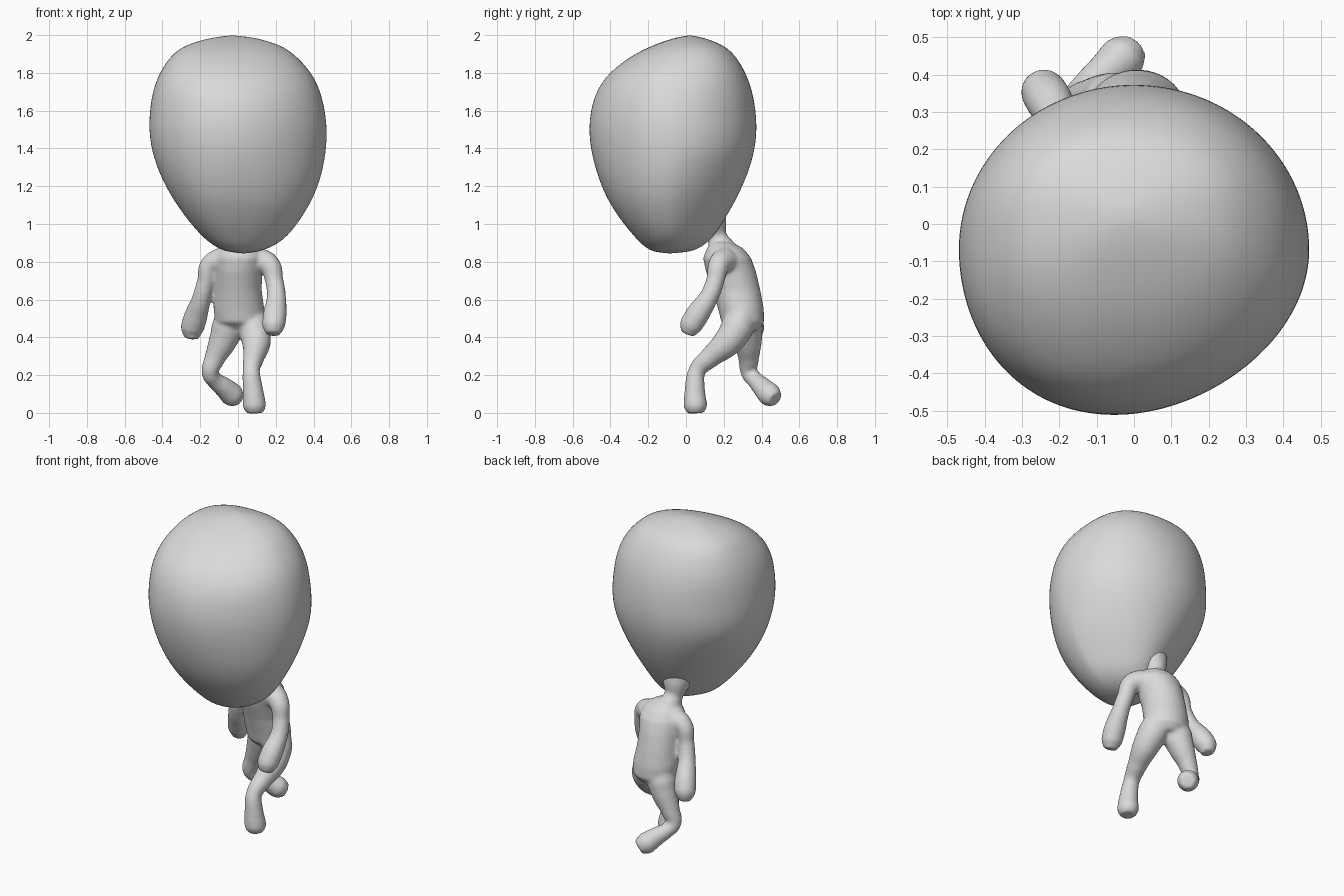
import bpy
import bmesh
from math import cos, sin, pi, copysign

cube = bpy.data.objects.get("Cube")
if cube:
    bpy.data.objects.remove(cube, do_unlink=True)

# One plain grey skin
skin = bpy.data.materials.new("plain_grey")
skin.use_nodes = True
grey = (0.7, 0.7, 0.7, 1)
skin.diffuse_color = grey
skin.node_tree.nodes["Principled BSDF"].inputs["Base Color"].default_value = grey


def add_object(name, data):
    obj = bpy.data.objects.new(name, data)
    bpy.context.collection.objects.link(obj)
    return obj


def clamp(v):
    return min(1, max(0, v))


def loft(name, rings, bottom, top, sides=48, egg=0.0, skew=0.0, full=0.0):
    """Stack level ovals (z, x min, x max, y min, y max), closed by two poles."""
    bm = bmesh.new()
    loops = []
    for z, x0, x1, y0, y1 in rings:
        low, high = clamp((1.4 - z) / 0.4), clamp((z - 1.6) / 0.3)
        loop = []
        for i in range(sides):
            c, s = cos(2 * pi * i / sides), sin(2 * pi * i / sides)
            narrow = 1 - egg * low * max(0, s)
            power = 1 - full * (max(low, high) if s < 0 else high)
            c, s = copysign(abs(c) ** power, c), copysign(abs(s) ** power, s)
            x = (x0 + x1) / 2 + (x1 - x0) / 2 * c * narrow
            y = (y0 + y1) / 2 + (y1 - y0) / 2 * s + skew * x * max(0, -s)
            loop.append(bm.verts.new((x, y, z)))
        loops.append(loop)
    low_pole, high_pole = bm.verts.new(bottom), bm.verts.new(top)
    for i in range(sides):
        j = (i + 1) % sides
        for a, b in zip(loops, loops[1:]):
            bm.faces.new((a[i], a[j], b[j], b[i]))
        bm.faces.new((low_pole, loops[0][j], loops[0][i]))
        bm.faces.new((high_pole, loops[-1][i], loops[-1][j]))
    bmesh.ops.recalc_face_normals(bm, faces=bm.faces)
    mesh = bpy.data.meshes.new(name)
    bm.to_mesh(mesh)
    bm.free()
    return add_object(name, mesh)


def limb(name, points):
    """Round tube through (x, y, z, radius) points, as a mesh."""
    curve = bpy.data.curves.new(name, "CURVE")
    curve.dimensions = "3D"
    curve.bevel_depth = 1
    curve.bevel_resolution = 6
    curve.use_fill_caps = True
    spline = curve.splines.new("BEZIER")
    spline.bezier_points.add(len(points) - 1)
    for bp, (x, y, z, r) in zip(spline.bezier_points, points):
        bp.co = (x, y, z)
        bp.radius = r
        bp.handle_left_type = bp.handle_right_type = "AUTO"
    helper = add_object(name + "_curve", curve)
    deps = bpy.context.evaluated_depsgraph_get()
    mesh = bpy.data.meshes.new_from_object(helper.evaluated_get(deps))
    bpy.data.objects.remove(helper, do_unlink=True)
    bm = bmesh.new()
    bm.from_mesh(mesh)
    bmesh.ops.remove_doubles(bm, verts=bm.verts, dist=0.0005)
    bmesh.ops.recalc_face_normals(bm, faces=bm.faces)
    bm.to_mesh(mesh)
    bm.free()
    return add_object(name, mesh)


def finish(obj):
    obj.data.materials.clear()
    obj.data.materials.append(skin)
    for p in obj.data.polygons:
        p.use_smooth = True


# Big balloon-shaped head, narrowing to the neck at the back
head = loft("head", [
    (.855, -.07, .12, -.185, .04), (.89, -.14, .205, -.235, .10),
    (.94, -.195, .265, -.28, .15), (1.0, -.25, .315, -.33, .19),
    (1.1, -.325, .38, -.4, .25), (1.2, -.385, .425, -.447, .3),
    (1.3, -.43, .453, -.48, .34), (1.4, -.46, .468, -.503, .366),
    (1.5, -.472, .472, -.512, .376), (1.6, -.468, .462, -.503, .37),
    (1.7, -.453, .438, -.473, .353), (1.8, -.418, .393, -.408, .318),
    (1.9, -.35, .3, -.27, .258), (1.95, -.275, .22, -.16, .193),
    (1.985, -.15, .10, -.06, .10)],
    (.03, -.09, .843), (-.03, .02, 2.0), egg=.3, skew=.11, full=.13)
finish(head)
sub = head.modifiers.new("rounding", "SUBSURF")
sub.levels = sub.render_levels = 2

# Torso leaning back from shoulders to hips
parts = [loft("body", [
    (.44, -.07, .1, .24, .385), (.48, -.12, .14, .187, .414),
    (.55, -.13, .14, .17, .412), (.65, -.125, .125, .14, .394),
    (.75, -.125, .13, .105, .37), (.82, -.125, .145, .09, .345),
    (.87, -.1, .12, .11, .305), (.9, -.06, .07, .13, .25)],
    (.02, .31, .43), (.0, .2, .91))]

# Neck flaring into the back of the head
parts.append(limb("neck", [
    (.0, .23, .8, .09), (-.02, .195, .87, .068), (-.03, .163, .93, .053),
    (-.03, .135, 1.0, .085), (-.02, .09, 1.08, .13)]))

# Left arm swings forward, right arm swings back
parts.append(limb("left_arm", [
    (.1, .21, .81, .07), (.165, .175, .785, .058), (.192, .155, .7, .049),
    (.203, .125, .62, .051), (.195, .06, .52, .064), (.188, .025, .46, .062),
    (.185, .008, .415, .038)]))
parts.append(limb("right_arm", [
    (-.08, .22, .81, .07), (-.145, .23, .785, .055), (-.17, .24, .7, .046),
    (-.195, .27, .6, .051), (-.227, .33, .5, .064), (-.242, .355, .445, .063),
    (-.245, .362, .392, .038)]))

# Left leg steps forward, right leg lifts behind
parts.append(limb("left_leg", [
    (.065, .3, .55, .07), (.085, .27, .45, .088), (.097, .215, .37, .077),
    (.085, .135, .3, .058), (.07, .06, .225, .046), (.078, .047, .13, .054),
    (.087, .05, .035, .064), (.088, .052, -.002, .046)]))
parts.append(limb("right_leg", [
    (-.04, .31, .55, .07), (-.055, .32, .45, .088), (-.085, .328, .37, .074),
    (-.122, .332, .29, .056), (-.148, .335, .21, .044),
    (-.125, .365, .175, .045), (-.075, .405, .135, .055),
    (-.03, .445, .095, .065), (-.002, .475, .072, .045)]))

# Fuse the body into one soft skin
bpy.ops.object.select_all(action="DESELECT")
for part in parts:
    part.select_set(True)
bpy.context.view_layer.objects.active = parts[0]
bpy.ops.object.join()
body = parts[0]
finish(body)
fuse = body.modifiers.new("fuse", "REMESH")
fuse.mode = "VOXEL"
fuse.voxel_size = 0.01
fuse.use_smooth_shade = True
soft = body.modifiers.new("soften", "SMOOTH")
soft.factor = 0.5
soft.iterations = 12
